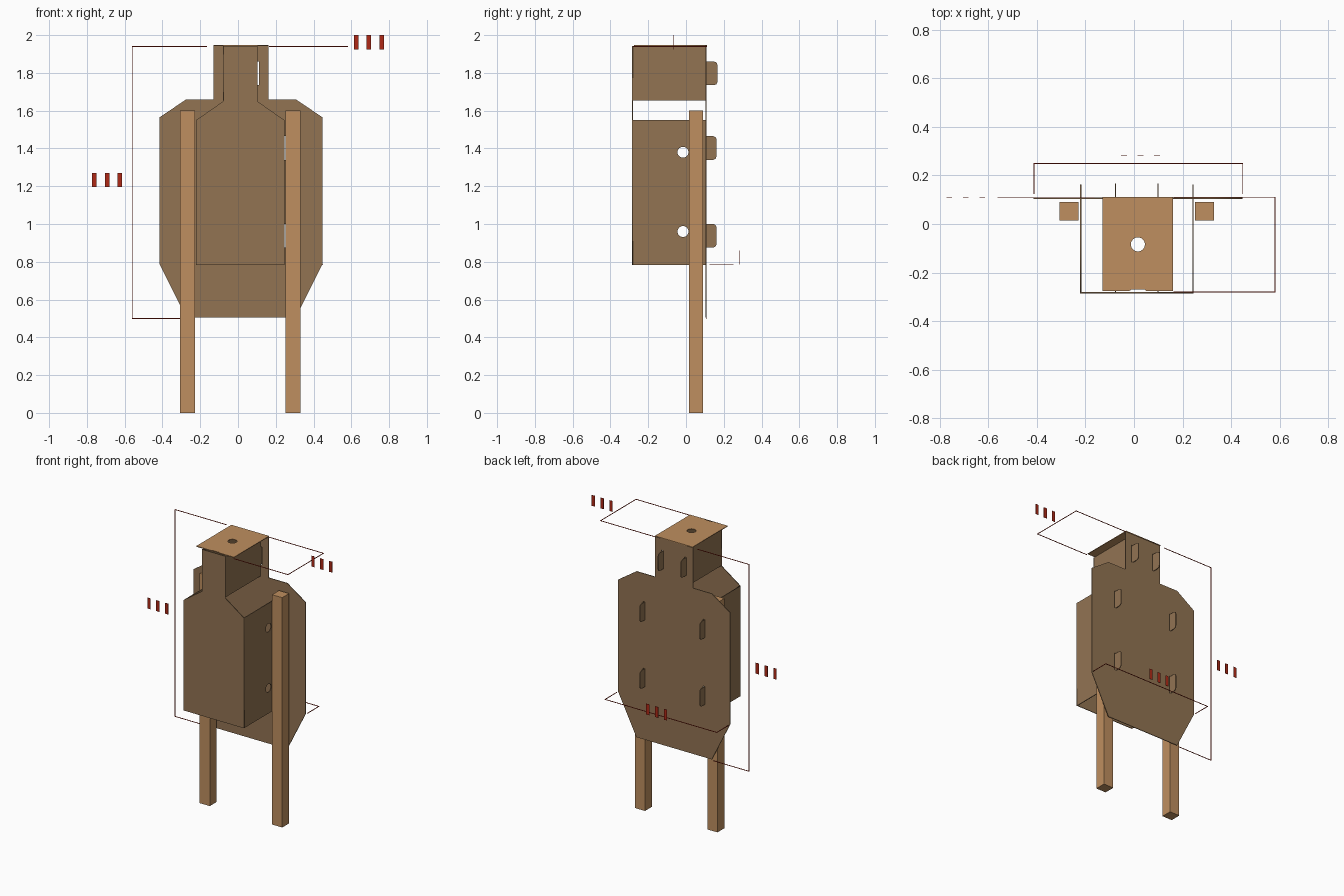
import bpy, math
from mathutils import Matrix

if "Cube" in bpy.data.objects:
    bpy.data.objects.remove(bpy.data.objects["Cube"])

def material(name, rgb):
    m = bpy.data.materials.new(name)
    m.diffuse_color = (*rgb, 1)
    m.use_nodes = True
    m.node_tree.nodes["Principled BSDF"].inputs["Base Color"].default_value = m.diffuse_color
    return m

BOARD = material("brown board", (0.287, 0.173, 0.086))
WOOD = material("light wood", (0.520, 0.275, 0.115))
RED = material("dark red marking", (0.43, 0.022, 0.008))
CX = 0.016          # centre line of the target
T = 0.005           # sheet thickness

# panel planes: local u, v, normal -> world axes
PLANES = {
    "XZ": Matrix(((1, 0, 0), (0, 0, -1), (0, 1, 0))),
    "YZ": Matrix(((0, 0, 1), (1, 0, 0), (0, 1, 0))),
    "XY": Matrix.Identity(3),
}

def panel(name, plane, offset, outline, holes=(), mat=BOARD, thick=T):
    """Flat sheet with cut-outs, from a filled 2D curve."""
    cu = bpy.data.curves.new(name, 'CURVE')
    cu.dimensions, cu.fill_mode, cu.extrude = '2D', 'BOTH', thick / 2
    for loop in (outline, *holes):
        sp = cu.splines.new('POLY')
        sp.points.add(len(loop) - 1)
        for p, (u, v) in zip(sp.points, loop):
            p.co = (u, v, 0, 1)
        sp.use_cyclic_u = True
    tmp = bpy.data.objects.new(name + "_curve", cu)
    bpy.context.collection.objects.link(tmp)
    dg = bpy.context.evaluated_depsgraph_get()
    me = bpy.data.meshes.new_from_object(tmp.evaluated_get(dg))
    bpy.data.objects.remove(tmp)
    me.transform(PLANES[plane].to_4x4())
    me.transform(Matrix.Translation(offset))
    me.materials.clear()
    me.materials.append(mat)
    ob = bpy.data.objects.new(name, me)
    bpy.context.collection.objects.link(ob)
    return ob

def box(name, lo, hi, mat):
    bpy.ops.mesh.primitive_cube_add(size=1, location=[(a + b) / 2 for a, b in zip(lo, hi)])
    ob = bpy.context.object
    ob.name = name
    ob.data.transform(Matrix.Diagonal([b - a for a, b in zip(lo, hi)] + [1]))
    ob.data.materials.append(mat)
    return ob

def symmetric(half, c=CX):
    """Mirror a right-hand outline (bottom to top) about the centre line."""
    return [(c + x, z) for x, z in half] + [(c - x, z) for x, z in reversed(half)]

def circle(u, v, r, n=24):
    return [(u + r * math.cos(2 * math.pi * i / n), v + r * math.sin(2 * math.pi * i / n))
            for i in range(n)]

def rect(u0, u1, v0, v1):
    return [(u0, v0), (u1, v0), (u1, v1), (u0, v1)]

BACK_Y, FRONT_Y = 0.106, -0.283
BODY_TABS = [(0.875, 1.0), (1.34, 1.465)]
HEAD_TABS = [(1.735, 1.86)]
BODY_X = (-0.219, 0.243)
HEAD_X = (-0.076, 0.099)

# back board with slots for the tabs
slots = [rect(x - 0.003, x + 0.012, a, b)
         for xs, tabs in ((BODY_X, BODY_TABS), (HEAD_X, HEAD_TABS))
         for x in xs for a, b in tabs]
panel("back_board", "XZ", (0, BACK_Y, 0),
      symmetric([(0.29, 0.506), (0.431, 0.787), (0.431, 1.565), (0.29, 1.66),
                 (0.145, 1.66), (0.145, 1.945)]), slots)

# raised front sheet
panel("front_sheet", "XZ", (0, FRONT_Y, 0),
      symmetric([(0.2335, 0.783), (0.2335, 1.55), (0.09, 1.65), (0.09, 1.942)], 0.012))

# side walls, with tabs that pass through the board
def side_wall(name, x, z0, z1, tabs, depth, holes=()):
    start = FRONT_Y + T / 2
    pts = [(start, z0), (BACK_Y, z0)]
    for a, b in tabs:
        e, c = BACK_Y + depth, 0.018
        pts += [(BACK_Y, a), (e - c, a), (e - c * 0.3, a + c * 0.3), (e, a + c),
                (e, b - c), (e - c * 0.3, b - c * 0.3), (e - c, b), (BACK_Y, b)]
    pts += [(BACK_Y, z1), (start, z1)]
    panel(name, "YZ", (x, 0, 0), pts, holes)

bolt_holes = [circle(-0.016, z, 0.029) for z in (0.96, 1.38)]
for side, bx, hx in zip(("left", "right"), BODY_X, HEAD_X):
    side_wall(side + "_body_wall", bx, 0.783, 1.55, BODY_TABS, 0.056, bolt_holes)
    side_wall(side + "_head_wall", hx, 1.655, 1.942, HEAD_TABS, 0.061)

# lid with centre hole and shallow front notch
panel("lid", "XY", (0, 0, 1.945),
      [(-0.129, -0.275), (-0.018, -0.275), (-0.01, -0.269), (0.042, -0.269),
       (0.05, -0.275), (0.161, -0.275), (0.161, 0.112), (-0.129, 0.112)],
      [circle(CX, -0.084, 0.029)], WOOD)

# posts
for side, x in (("left", -0.267), ("right", 0.291)):
    box(side + "_post", (x - 0.039, 0.015, 0), (x + 0.039, 0.091, 1.6), WOOD)

# thin dimension lines
def line(name, a, b, r=0.0018):
    box(name, [min(p, q) - r for p, q in zip(a, b)],
        [max(p, q) + r for p, q in zip(a, b)], RED)

def bracket(name, pts):
    for i, (a, b) in enumerate(zip(pts, pts[1:])):
        line(f"{name}_{i + 1}", a, b)

bracket("height_line", [(-0.165, 0.108, 1.94), (-0.56, 0.108, 1.94),
                        (-0.56, 0.108, 0.50), (-0.29, 0.108, 0.50)])
bracket("width_line", [(-0.412, 0.125, 0.785), (-0.412, 0.25, 0.785),
                       (0.448, 0.25, 0.785), (0.448, 0.125, 0.785)])
bracket("depth_line", [(0.165, 0.11, 1.94), (0.581, 0.11, 1.94),
                       (0.581, -0.28, 1.94), (0.165, -0.28, 1.94)])

# plain tick marks standing in for the dimension labels
for name, x0, y, z0 in (("height_tick", -0.773, 0.108, 1.195),
                        ("width_tick", -0.053, 0.284, 0.785),
                        ("depth_tick", 0.613, -0.068, 1.925)):
    for i in range(3):
        x = x0 + 0.068 * i
        box(f"{name}_{i + 1}", (x, y - 0.001, z0), (x + 0.024, y + 0.001, z0 + 0.075), RED)
